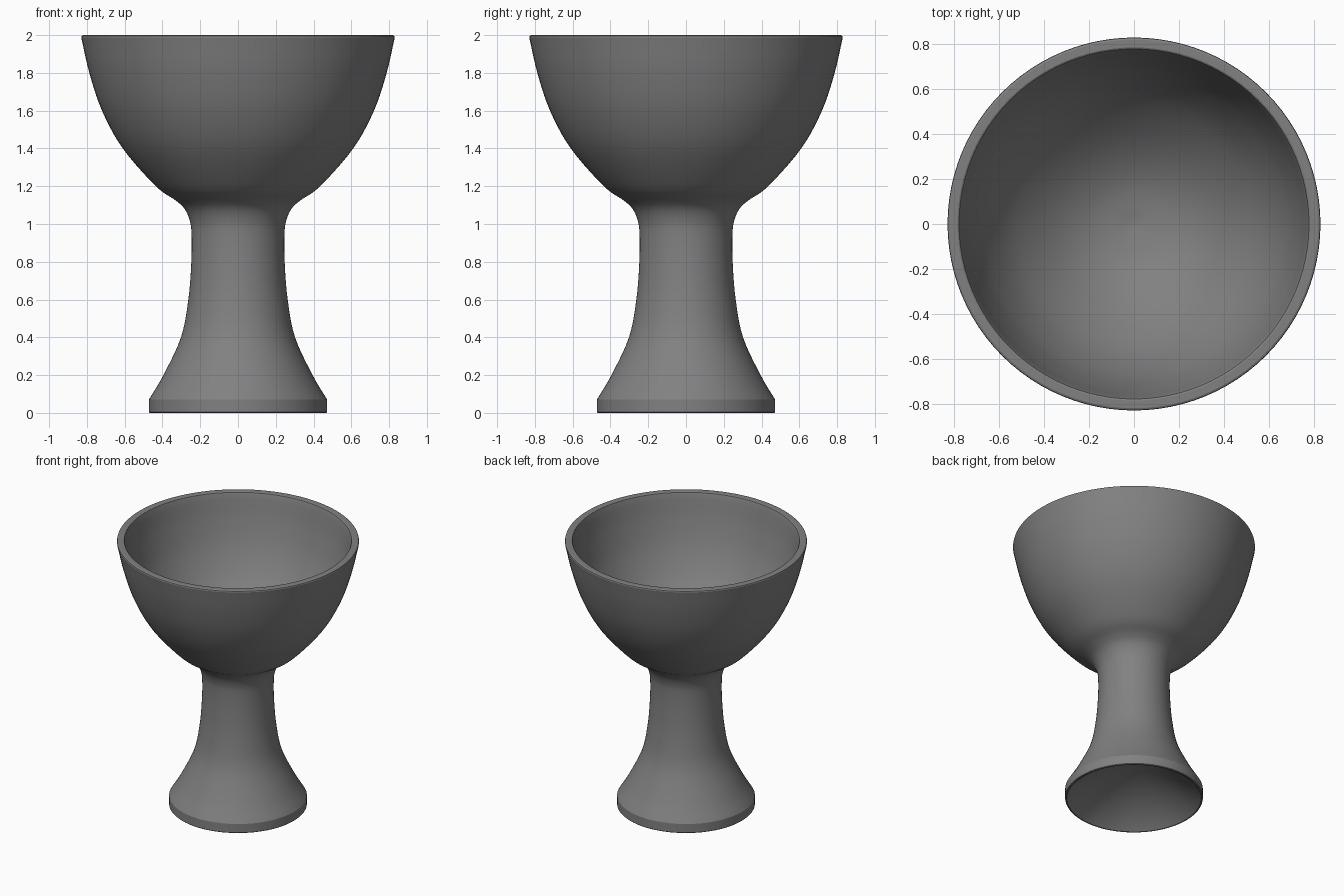
import bpy, bmesh, math
from mathutils import Vector

cube = bpy.data.objects.get("Cube")
if cube:
    bpy.data.objects.remove(cube, do_unlink=True)

STEPS = 5       # curve samples between profile points
SEGMENTS = 96   # sides around the axis


def smooth_path(points):
    """Catmull-Rom curve through (radius, height) points."""
    pts = [Vector(p) for p in points]
    pts = [2 * pts[0] - pts[1]] + pts + [2 * pts[-1] - pts[-2]]
    out = []
    for a, b, c, d in zip(pts, pts[1:], pts[2:], pts[3:]):
        for i in range(STEPS):
            t = i / STEPS
            out.append(0.5 * (2 * b + (c - a) * t
                              + (2 * a - 5 * b + 4 * c - d) * t ** 2
                              + (3 * b - a - 3 * c + d) * t ** 3))
    return out + [pts[-2]]


def lathe(name, profile, material):
    """Revolve a profile that starts and ends on the axis."""
    bm = bmesh.new()
    verts = [bm.verts.new((r, 0, z)) for r, z in profile]
    edges = [bm.edges.new(pair) for pair in zip(verts, verts[1:])]
    bmesh.ops.spin(bm, geom=verts + edges, cent=(0, 0, 0), axis=(0, 0, 1),
                   angle=math.tau, steps=SEGMENTS, use_duplicate=False)
    bmesh.ops.remove_doubles(bm, verts=bm.verts, dist=0.0001)
    bmesh.ops.recalc_face_normals(bm, faces=bm.faces)
    mesh = bpy.data.meshes.new(name)
    bm.to_mesh(mesh)
    bm.free()
    mesh.materials.append(material)
    obj = bpy.data.objects.new(name, mesh)
    bpy.context.collection.objects.link(obj)
    bpy.ops.object.select_all(action="DESELECT")
    obj.select_set(True)
    bpy.context.view_layer.objects.active = obj
    bpy.ops.object.shade_smooth_by_angle(angle=math.radians(25))
    return obj


# Single grey material
grey = bpy.data.materials.new("stone_grey")
grey.use_nodes = True
colour = (0.22, 0.22, 0.22, 1)
grey.diffuse_color = colour
grey.node_tree.nodes["Principled BSDF"].inputs["Base Color"].default_value = colour

# Hollow underside and straight foot band
foot = [(0, 0.32), (0.455, 0.005), (0.46, 0), (0.468, 0), (0.472, 0.004)]

# Flared stem flowing into the bowl
outside = smooth_path([
    (0.472, 0.07), (0.395, 0.2), (0.302, 0.4), (0.263, 0.6), (0.247, 0.8),
    (0.246, 0.95), (0.256, 1.02), (0.283, 1.08), (0.33, 1.125), (0.435, 1.2),
    (0.61, 1.4), (0.72, 1.6), (0.787, 1.8), (0.83, 1.988)])

# Flat lip with softened edges
lip = [(0.828, 1.996), (0.82, 2.0), (0.786, 2.0), (0.779, 1.996)]

# Rounded bowl interior
inside = smooth_path([
    (0.775, 1.985), (0.735, 1.8), (0.668, 1.6), (0.55, 1.4),
    (0.37, 1.225), (0.19, 1.125), (0, 1.09)])

lathe("goblet", foot + outside + lip + inside, grey)
